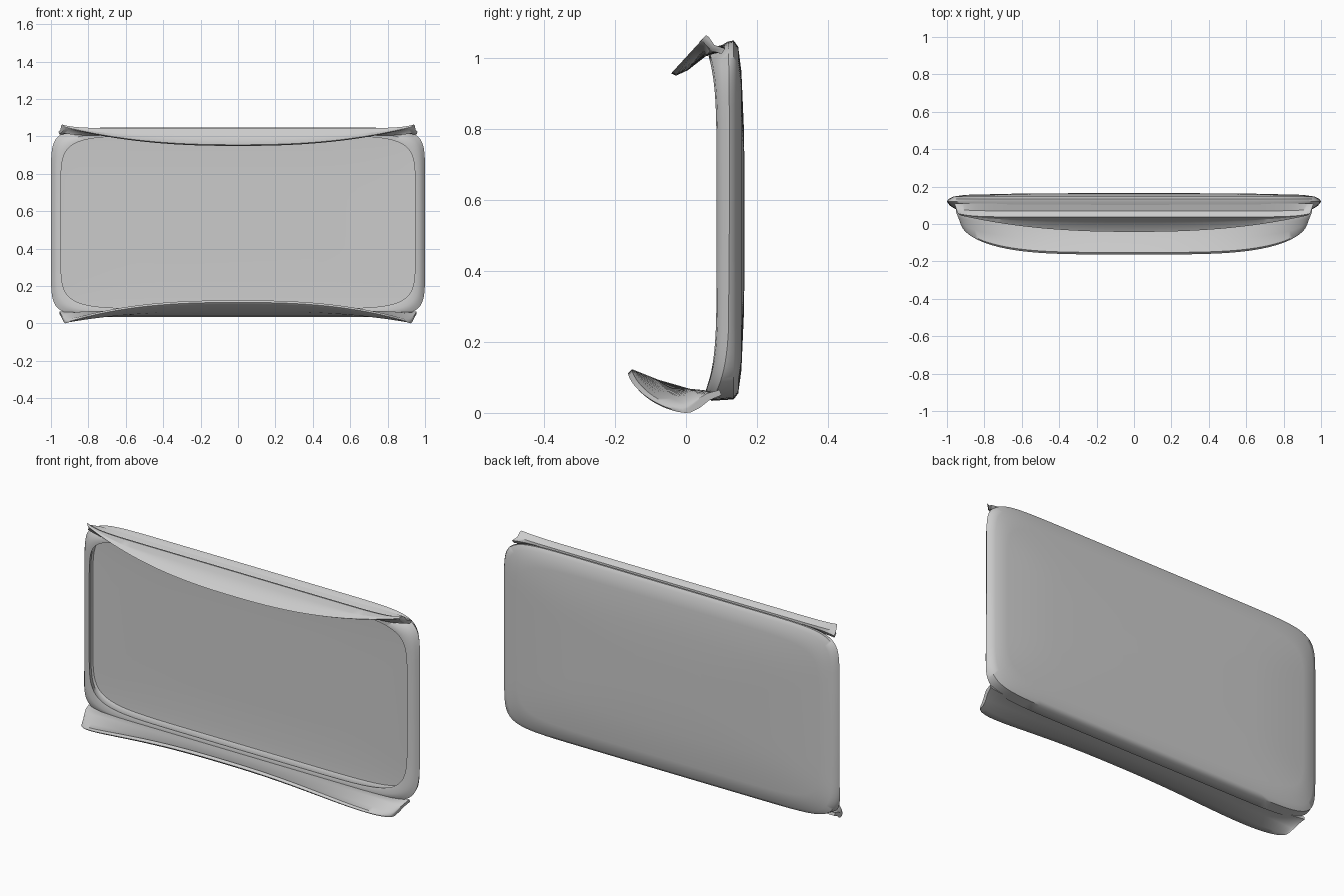
import bpy, bmesh, math

grey = bpy.data.materials.new("plain grey")
grey.diffuse_color = (0.6, 0.6, 0.6, 1)


def loft(name, rings):
    """Skin a list of equal-length closed rings and cap both ends."""
    bm = bmesh.new()
    vs = [[bm.verts.new(p) for p in ring] for ring in rings]
    n = len(vs[0])
    for a, b in zip(vs, vs[1:]):
        for i in range(n):
            j = (i + 1) % n
            bm.faces.new((a[i], a[j], b[j], b[i]))
    bm.faces.new(vs[0][::-1])
    bm.faces.new(vs[-1])
    bmesh.ops.recalc_face_normals(bm, faces=bm.faces)
    me = bpy.data.meshes.new(name)
    bm.to_mesh(me)
    bm.free()
    me.materials.append(grey)
    ob = bpy.data.objects.new(name, me)
    bpy.context.collection.objects.link(ob)
    bpy.context.view_layer.objects.active = ob
    ob.select_set(True)
    bpy.ops.object.shade_smooth_by_angle(angle=math.radians(50))
    ob.select_set(False)


def outline(hx, z0, z1, y, power, low_lean, high_lean):
    """Soft rectangle; bottom and top edges lean forward by the given amounts."""
    pts = []
    for i in range(96):
        a = 2 * math.pi * i / 96
        c, s = math.cos(a), math.sin(a)
        u = math.copysign(abs(c) ** (2 / power), c)
        v = math.copysign(abs(s) ** (2 / power), s)
        lean = high_lean if v > 0 else low_lean
        pts.append((hx * u, y - lean * abs(v) ** 6, (z0 + z1) / 2 + (z1 - z0) / 2 * v))
    return pts


# Panel: recessed front field running behind the rim, sloped flange, padded back
panel = [
    (0.50, 0.30, 0.78, 0.141, 6, 0, 0),
    (0.86, 0.13, 0.94, 0.140, 7, 0, 0),
    (0.960, 0.068, 1.010, 0.136, 8, 0, 0),
    (0.965, 0.064, 1.014, 0.126, 8, 0.01, 0.01),
    (0.947, 0.080, 1.002, 0.086, 8, 0.025, 0.022),
    (0.970, 0.060, 1.018, 0.090, 9, 0.035, 0.025),
    (0.988, 0.046, 1.030, 0.105, 10, 0.045, 0.012),
    (1.00, 0.034, 1.045, 0.122, 11, 0.050, 0.004),
    (0.99, 0.038, 1.048, 0.134, 11, 0, 0),
    (0.965, 0.055, 1.030, 0.147, 10, 0, 0),
    (0.90, 0.12, 0.96, 0.156, 8, 0, 0),
    (0.60, 0.28, 0.80, 0.163, 6, 0, 0),
    (0.25, 0.42, 0.66, 0.165, 4, 0, 0),
]
loft("panel", [outline(*p) for p in panel])


def lip(name, section, py, ease, pz):
    """Sweep a section along x. Each point: (mid y, mid z, end x, end y, end z, is_edge).
    Edge points follow the lip's arc; the rest stay straight until the corner ear."""
    rings = []
    for i in range(61):
        u = math.sin(math.pi / 2 * (i / 30 - 1))
        ring = []
        for my, mz, ex, ey, ez, edge in section:
            wy = (1 - abs(u) ** (py if edge else 14)) ** (ease if edge else 1)
            wz = 1 - abs(u) ** (pz if edge else 14)
            ring.append((ex * u, ey + (my - ey) * wy, ez + (mz - ez) * wz))
        rings.append(ring)
    loft(name, rings)


# Upper lip: curls forward and down, with a valley behind its crest
lip("upper_lip", [
    (0.095, 1.015, 0.955, 0.100, 1.010, 0),
    (0.055, 1.003, 0.945, 0.070, 1.020, 0),
    (0.005, 0.964, 0.925, 0.055, 1.040, 1),
    (-0.028, 0.949, 0.925, 0.046, 1.046, 1),
    (-0.042, 0.955, 0.925, 0.045, 1.050, 1),
    (0.000, 0.980, 0.930, 0.048, 1.054, 1),
    (0.025, 1.018, 0.935, 0.052, 1.058, 0),
    (0.038, 1.044, 0.940, 0.056, 1.063, 0),
    (0.050, 1.042, 0.945, 0.064, 1.058, 0),
    (0.070, 1.026, 0.950, 0.080, 1.035, 0),
    (0.110, 1.038, 0.960, 0.110, 1.025, 0),
], 2.4, 1.0, 2.4)

# Lower lip: scoops forward and up from the panel's bottom edge
lip("lower_lip", [
    (0.085, 0.058, 0.955, 0.095, 0.065, 0),
    (0.050, 0.064, 0.950, 0.060, 0.055, 0),
    (0.010, 0.068, 0.940, 0.035, 0.040, 0),
    (-0.080, 0.094, 0.932, 0.015, 0.022, 1),
    (-0.152, 0.123, 0.928, 0.005, 0.012, 1),
    (-0.163, 0.112, 0.925, 0.000, 0.004, 1),
    (-0.155, 0.102, 0.925, 0.002, 0.000, 1),
    (-0.080, 0.066, 0.928, 0.015, 0.002, 1),
    (0.015, 0.042, 0.935, 0.040, 0.015, 0),
    (0.055, 0.046, 0.945, 0.065, 0.035, 0),
    (0.090, 0.045, 0.955, 0.100, 0.050, 0),
], 4, 0.6, 2.6)
